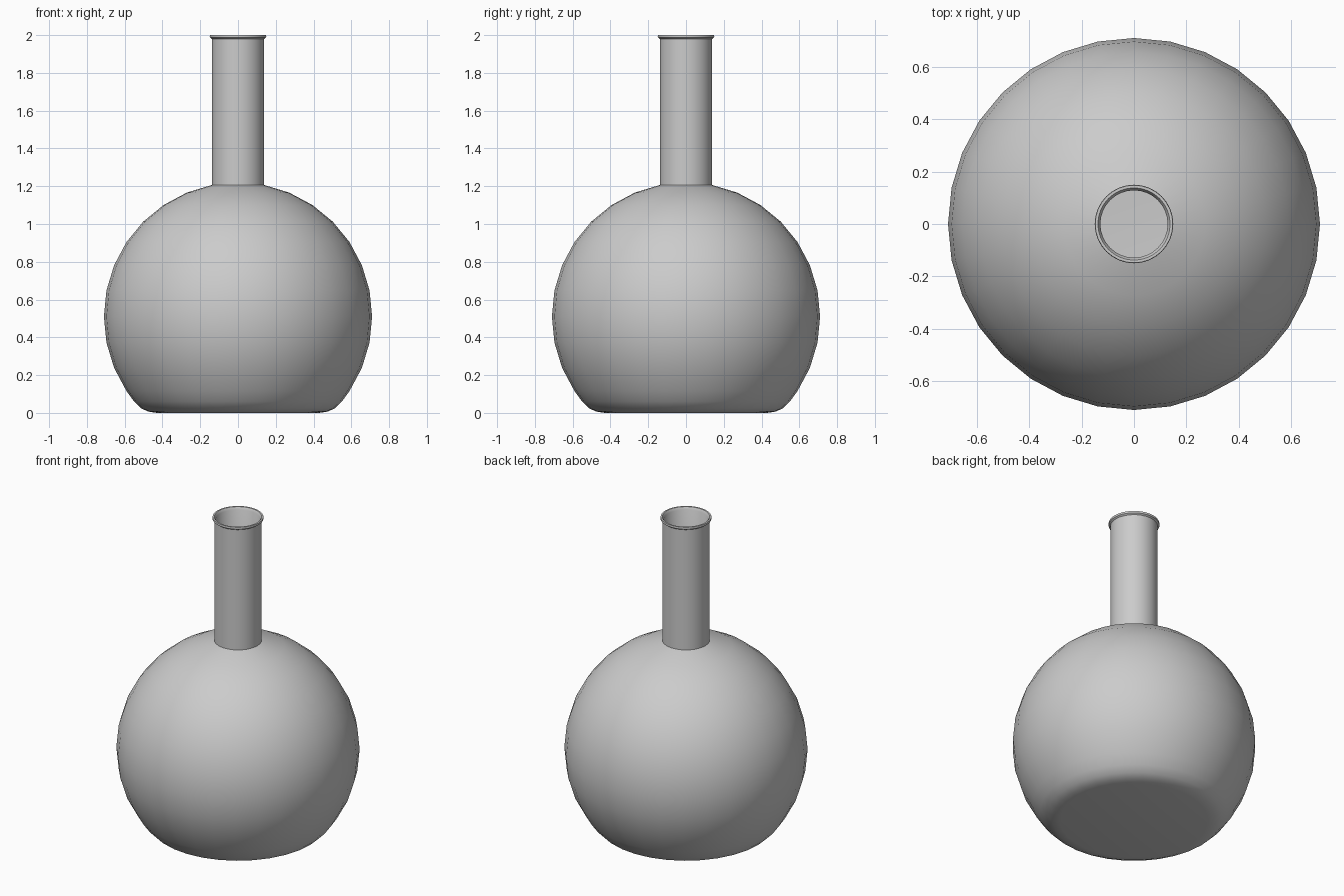
import bpy, bmesh, math

if "Cube" in bpy.data.objects:
    bpy.data.objects.remove(bpy.data.objects["Cube"])

SEGS = 32
R, CZ = 0.71, 0.51      # bulb radius and centre height
WALL = 0.01
STEP = math.pi / 16


def bulb(radius, first, last):
    """Arc of the bulb as (r, z) points, in steps of 11.25 degrees."""
    return [(radius * math.cos(i * STEP), CZ + radius * math.sin(i * STEP))
            for i in range(first, last + 1)]


def lathe(name, profile):
    """Revolve an (r, z) profile; points with r = 0 become poles."""
    bm = bmesh.new()
    rings = []
    for r, z in profile:
        if r == 0:
            rings.append([bm.verts.new((0, 0, z))] * SEGS)
        else:
            rings.append([bm.verts.new((r * math.cos(a), r * math.sin(a), z))
                          for a in (2 * math.pi * k / SEGS for k in range(SEGS))])
    for low, high in zip(rings, rings[1:]):
        for k in range(SEGS):
            n = (k + 1) % SEGS
            quad = list(dict.fromkeys((low[k], low[n], high[n], high[k])))
            bm.faces.new(quad)
    bmesh.ops.recalc_face_normals(bm, faces=bm.faces)
    mesh = bpy.data.meshes.new(name)
    bm.to_mesh(mesh)
    bm.free()
    obj = bpy.data.objects.new(name, mesh)
    bpy.context.collection.objects.link(obj)
    bpy.context.view_layer.objects.active = obj
    obj.select_set(True)
    bpy.ops.object.shade_smooth_by_angle(angle=math.radians(35))
    return obj


# Outer skin: flat base, rounded foot, bulb, straight neck
outer = [(0, 0), (0.43, 0), (0.475, 0.007), (0.515, 0.025), (0.55, 0.06)]
outer += bulb(R, -3, 7)
neck = outer[-1][0]

# Flared lip at the mouth
lip = [(neck, 1.98), (0.148, 1.987), (0.15, 1.993), (0.148, 2.0),
       (0.138, 2.0), (neck - WALL, 1.985)]

# Inner skin: down the neck, round the bulb, to the inside floor
inner = [(neck - WALL, bulb(R - WALL, 7, 7)[0][1])]
inner += bulb(R - WALL, -3, 6)[::-1]
inner += [(0.541, 0.066), (0.508, 0.034), (0.47, 0.017), (0.43, WALL), (0, WALL)]

lathe("flask", outer + lip + inner)
